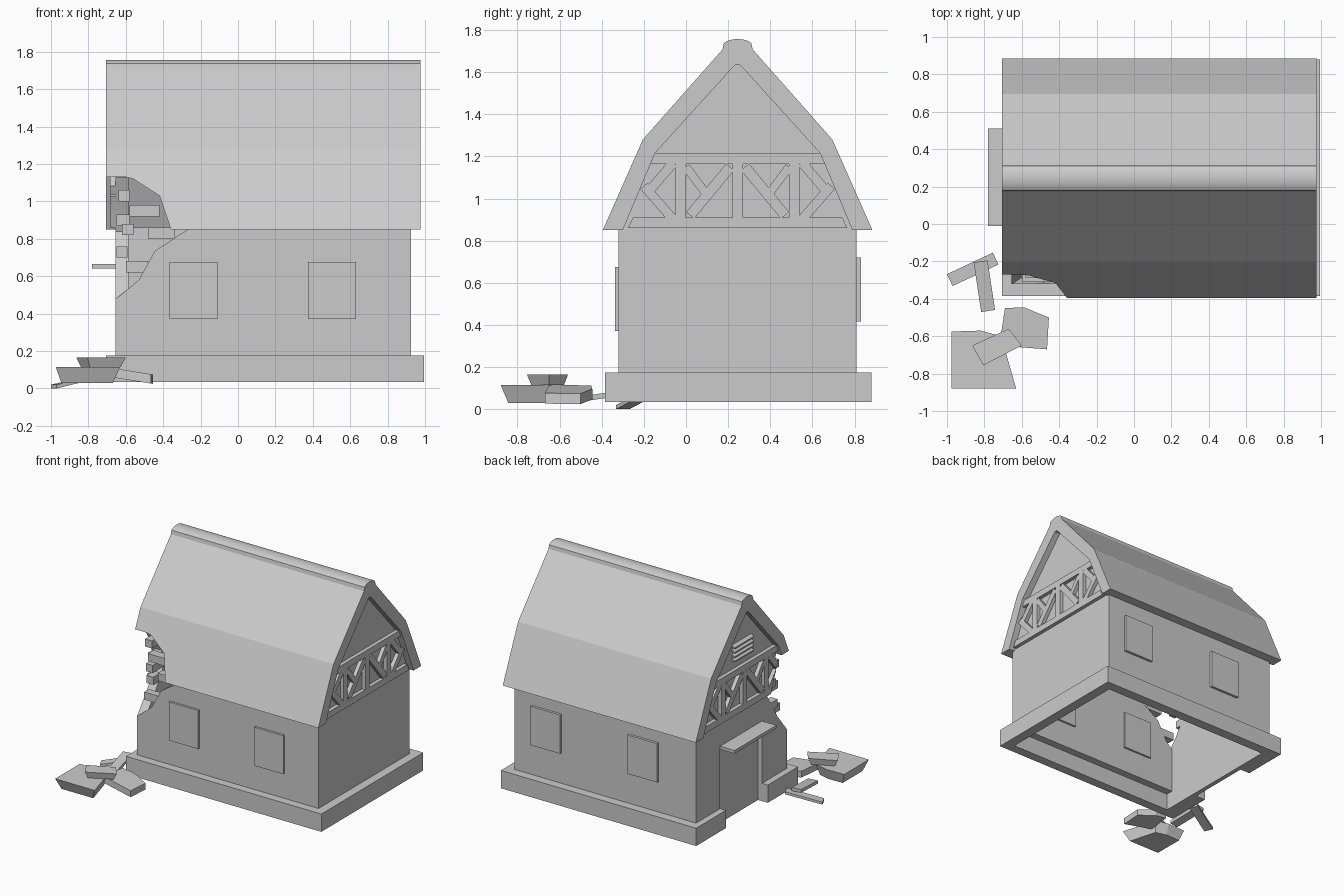
import bpy, bmesh, math
from mathutils import Vector

if "Cube" in bpy.data.objects:
    bpy.data.objects.remove(bpy.data.objects["Cube"])

stone = bpy.data.materials.new("plain grey")
stone.use_nodes = True
stone.diffuse_color = (0.6, 0.6, 0.6, 1)
stone.node_tree.nodes["Principled BSDF"].inputs["Base Color"].default_value = (0.6, 0.6, 0.6, 1)

MID = 0.245          # y of the ridge
LEFT, RIGHT = -0.655, 0.925
FRONT, BACK = -0.32, 0.81
T = 0.07             # wall thickness


def finish(name, bm):
    bmesh.ops.recalc_face_normals(bm, faces=bm.faces)
    mesh = bpy.data.meshes.new(name)
    bm.to_mesh(mesh)
    bm.free()
    mesh.materials.append(stone)
    ob = bpy.data.objects.new(name, mesh)
    bpy.context.collection.objects.link(ob)
    return ob


def prism(name, pts, axis, a, b):
    """Extrude a flat outline along an axis from a to b."""
    place = {"x": lambda u, v: (a, u, v), "y": lambda u, v: (u, a, v), "z": lambda u, v: (u, v, a)}[axis]
    step = Vector([(b - a) * (axis == k) for k in "xyz"])
    bm = bmesh.new()
    face = bm.faces.new([bm.verts.new(place(u, v)) for u, v in pts])
    new = bmesh.ops.extrude_face_region(bm, geom=[face])["geom"]
    bmesh.ops.translate(bm, vec=step, verts=[g for g in new if isinstance(g, bmesh.types.BMVert)])
    return finish(name, bm)


def box(name, x0, x1, y0, y1, z0, z1):
    return prism(name, [(x0, y0), (x1, y0), (x1, y1), (x0, y1)], "z", z0, z1)


def cut(ob, cutter, keep=False):
    mod = ob.modifiers.new("cut", "BOOLEAN")
    mod.operation, mod.solver, mod.object = "DIFFERENCE", "EXACT", cutter
    bpy.context.view_layer.update()
    graph = bpy.context.evaluated_depsgraph_get()
    mesh = bpy.data.meshes.new_from_object(ob.evaluated_get(graph))
    ob.modifiers.clear()
    ob.data = mesh
    if not keep:
        bpy.data.objects.remove(cutter)


def mirror(pts):
    """Complete a half outline across the ridge line."""
    return pts + [(2 * MID - y, z) for y, z in reversed(pts)]


def strip(p, q, w):
    """Outline of a straight timber between two points."""
    p, q = Vector(p), Vector(q)
    n = Vector((p.y - q.y, q.x - p.x)).normalized() * w / 2
    return [tuple(v) for v in (p + n, q + n, q - n, p - n)]


# roof shell with a broken front corner
outer = mirror([(-0.395, 0.85), (-0.205, 1.28), (0.175, 1.71)])
inner = mirror([(-0.3, 0.85), (-0.147, 1.215), (0.22, 1.62), (0.235, 1.635)])
roof = prism("roof", outer + inner[::-1], "x", -0.705, 0.975)
cut(roof, prism("roof_break", [(-0.8, 0.7), (-0.8, 1.13), (-0.6, 1.13), (-0.56, 1.12), (-0.42, 1.03),
                               (-0.355, 0.84), (-0.34, 0.7)], "y", -0.6, 0.0))

# rounded ridge cap
ridge = prism("ridge_cap", mirror([(0.172, 1.7), (0.18, 1.738), (0.195, 1.748), (0.22, 1.755), (0.24, 1.757)]),
              "x", -0.705, 0.975)
bpy.ops.object.select_all(action="DESELECT")
bpy.context.view_layer.objects.active = ridge
ridge.select_set(True)
bpy.ops.object.shade_smooth_by_angle(angle=math.radians(30))

# long walls
front = box("front_wall", LEFT, RIGHT, FRONT, FRONT + T, 0.17, 0.86)
cut(front, prism("front_break", [(-0.8, 0.35), (LEFT, 0.477), (-0.53, 0.58), (-0.445, 0.735), (-0.268, 0.85),
                                 (-0.25, 1.0), (-0.8, 1.0)], "y", -0.5, -0.2))
box("back_wall", LEFT, RIGHT, BACK - T, BACK, 0.17, 0.86)

# gable walls, the left one with a doorway and a broken corner
gable = [(FRONT, 0.17), (FRONT, 0.85)] + [(y, z + 0.005) for y, z in inner] + [(BACK, 0.85), (BACK, 0.17)]
prism("right_gable_wall", gable, "x", RIGHT - T, RIGHT)
left_gable = prism("left_gable_wall", gable, "x", LEFT, LEFT + T)
cut(left_gable, box("doorway", -0.8, -0.5, -0.01, 0.51, 0.0, 0.645))
side_break = prism("side_break", [(-0.5, 0.3), (FRONT, 0.48), (-0.2, 0.63), (-0.07, 0.84), (-0.11, 0.95),
                                  (-0.19, 1.14), (-0.5, 1.14)], "x", -0.8, -0.5)
side_break.hide_render = True
cut(left_gable, side_break, keep=True)
box("door", LEFT + 0.035, LEFT + T, -0.01, 0.51, 0.035, 0.645)
box("door_canopy", -0.78, LEFT + 0.01, -0.01, 0.51, 0.64, 0.665)

# foundation ring with a gap at the door
base = box("foundation", -0.705, 0.995, -0.385, 0.88, 0.035, 0.175)
cut(base, box("base_core", LEFT + T, RIGHT - 0.01, FRONT + 0.01, BACK - 0.01, 0.0, 0.3))
cut(base, box("base_gap", -0.8, LEFT + T + 0.01, -0.01, 0.51, 0.0, 0.3))

# timber framing on both gables: half the braces, mirrored across the ridge
braces = [strip((-0.025, 0.9), (-0.025, 1.17), 0.05),
          strip((-0.2, 1.06), (-0.06, 0.9), 0.045),
          strip((-0.18, 1.03), (-0.06, 1.17), 0.045),
          strip((0.02, 0.92), (0.21, 1.15), 0.05),
          strip((0.0, 1.15), (0.09, 1.03), 0.04)]
timbers = [("sill_timber", [(-0.275, 0.86), (2 * MID + 0.275, 0.86), (2 * MID + 0.252, 0.91), (-0.252, 0.91)]),
           ("collar_timber", [(-0.168, 1.165), (2 * MID + 0.168, 1.165), (2 * MID + 0.147, 1.215), (-0.147, 1.215)]),
           ("middle_post", strip((MID, 0.9), (MID, 1.17), 0.05))]
for b in braces:
    timbers += [("brace", b), ("brace", [(2 * MID - y, z) for y, z in b])]
for name, pts in timbers:
    prism("right_" + name, pts, "x", RIGHT - 0.01, RIGHT + 0.03)
    cut(prism("left_" + name, pts, "x", LEFT - 0.03, LEFT + 0.01), side_break, keep=True)
bpy.data.objects.remove(side_break)

# vent slats high on the left gable
for i in range(4):
    z = 1.285 + i * 0.035
    prism("vent_slat", [(LEFT + 0.01, z + 0.022), (LEFT - 0.025, z), (LEFT - 0.025, z - 0.01), (LEFT + 0.01, z)],
          "y", MID - 0.12, MID + 0.12)

# windows
for x in (-0.365, 0.375):
    box("front_window", x, x + 0.255, FRONT - 0.017, FRONT + T + 0.015, 0.372, 0.675)
for x in (-0.33, 0.515):
    box("back_window", x, x + 0.26, BACK - T - 0.015, BACK + 0.02, 0.415, 0.72)

# loose bricks along the broken edges
for x, y, z, w, d in [(-0.58, -0.29, 0.92, 0.16, 0.07), (-0.48, -0.31, 0.8, 0.14, 0.06),
                      (-0.6, -0.31, 0.62, 0.12, 0.06), (-0.62, -0.26, 0.82, 0.06, 0.18),
                      (-0.65, -0.21, 0.7, 0.06, 0.1), (-0.65, -0.19, 0.87, 0.07, 0.1),
                      (-0.64, -0.24, 1.0, 0.06, 0.12)]:
    box("loose_brick", x, x + w, y, y + d, z, z + 0.06)


def slab(name, pts, z, thick, tilt=(0, 0), taper=1.0):
    """Rubble slab: the outline at height z, sloped in x and y, narrower below."""
    ob = prism(name, pts, "z", 0, thick)
    c = sum((Vector(p) for p in pts), Vector((0, 0))) / len(pts)
    for v in ob.data.vertices:
        d = Vector((v.co.x - c.x, v.co.y - c.y))
        if v.co.z < thick / 2:
            v.co.x, v.co.y = c.x + d.x * taper, c.y + d.y * taper
        v.co.z += z + d.x * tilt[0] + d.y * tilt[1]


# fallen rubble and planks
slab("rubble_large", [(-0.975, -0.575), (-0.82, -0.57), (-0.71, -0.6), (-0.63, -0.88), (-0.975, -0.88)],
     0.03, 0.085, taper=0.8)
slab("rubble_side", [(-0.69, -0.45), (-0.59, -0.445), (-0.455, -0.5), (-0.465, -0.67), (-0.72, -0.65)],
     0.045, 0.05, (-0.16, 0))
slab("rubble_top", [(-0.865, -0.65), (-0.67, -0.56), (-0.6, -0.65), (-0.805, -0.755)],
     0.115, 0.05, taper=0.8)
slab("plank_low", strip((-0.985, -0.3), (-0.74, -0.185), 0.07), 0.03, 0.02, (0.2, 0.1))
slab("plank_high", strip((-0.82, -0.2), (-0.78, -0.465), 0.075), 0.06, 0.025, (0, 0.15))
